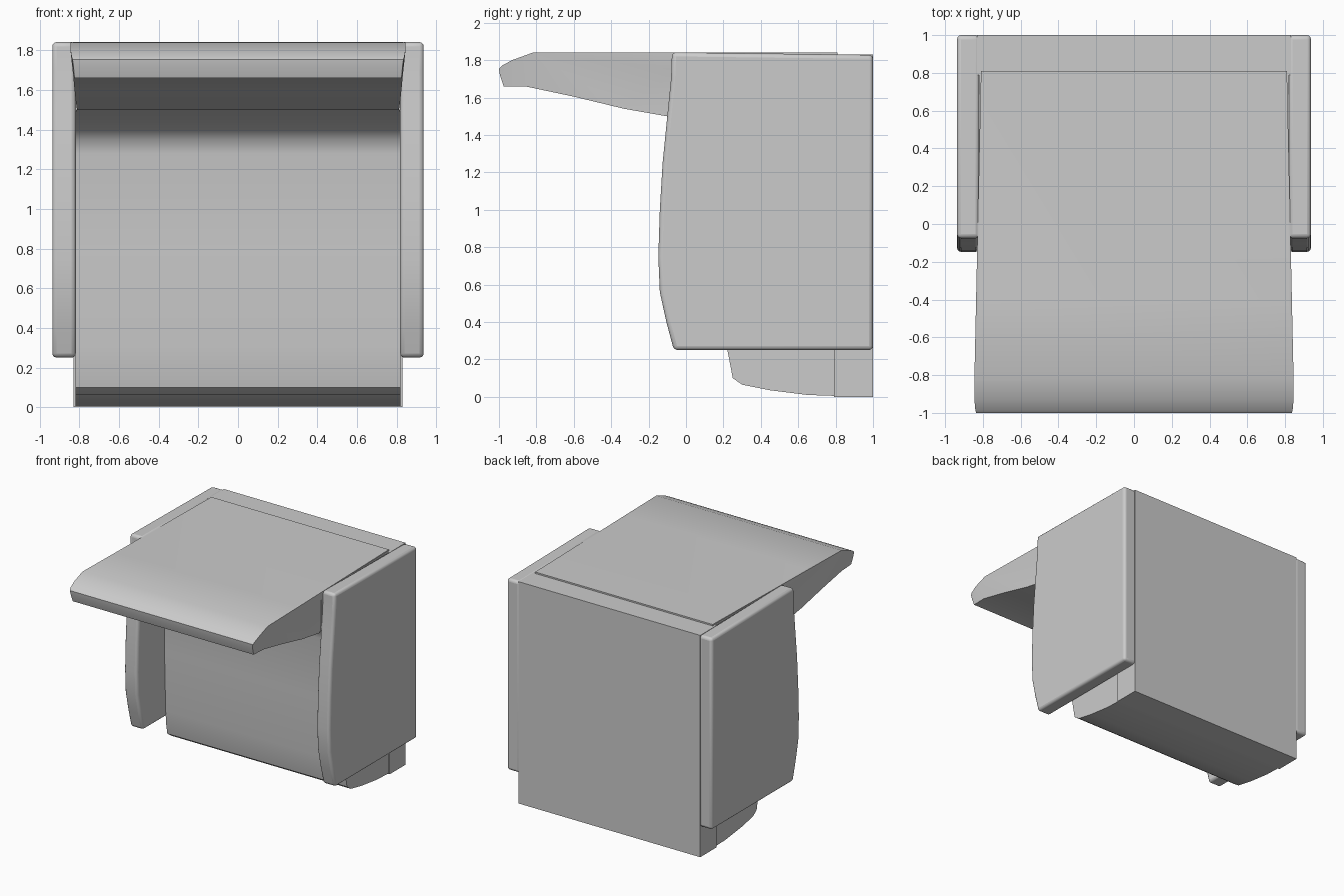
import bpy, bmesh, math

if "Cube" in bpy.data.objects:
    bpy.data.objects.remove(bpy.data.objects["Cube"])


def finish(obj, bevel=0.0, angle=40):
    bpy.ops.object.select_all(action='DESELECT')
    obj.select_set(True)
    bpy.context.view_layer.objects.active = obj
    if bevel:
        mod = obj.modifiers.new("soft_edges", 'BEVEL')
        mod.width = bevel
        mod.segments = 3
        mod.limit_method = 'ANGLE'
        mod.angle_limit = math.radians(50)
    bpy.ops.object.shade_smooth_by_angle(angle=math.radians(angle))


def slab(name, points, bevel=0.0):
    """Loft a side profile; each point is (y, z, x_left, x_right)."""
    bm = bmesh.new()
    left = [bm.verts.new((a, y, z)) for y, z, a, b in points]
    right = [bm.verts.new((b, y, z)) for y, z, a, b in points]
    n = len(points)
    for i in range(n):
        j = (i + 1) % n
        bm.faces.new((left[i], left[j], right[j], right[i]))
    caps = [bm.faces.new(left), bm.faces.new(right[::-1])]
    if not bevel:
        bmesh.ops.triangulate(bm, faces=caps)
    bmesh.ops.recalc_face_normals(bm, faces=bm.faces)
    mesh = bpy.data.meshes.new(name)
    bm.to_mesh(mesh)
    bm.free()
    obj = bpy.data.objects.new(name, mesh)
    bpy.context.collection.objects.link(obj)
    finish(obj, bevel)
    return obj


def even(profile, w):
    return [(y, z, -w, w) for y, z in profile]


# Back block, reaching the floor and the full height
slab("back_block", even([(0.79, 0), (1, 0), (1, 1.83), (0.79, 1.83)], 0.83))

# Recessed front panel curling under at the bottom and into the hood at the top
slab("front_body", even([
    (0.80, 0.005), (0.65, 0.01), (0.45, 0.035), (0.30, 0.065), (0.25, 0.10),
    (0.235, 0.18), (0.225, 0.30), (0.21, 0.8), (0.215, 1.28), (0.20, 1.35),
    (0.15, 1.40), (0.06, 1.45), (-0.08, 1.50), (-0.08, 1.83), (0.80, 1.83)], 0.82))

# Overhanging hood, flaring slightly toward its rounded nose
hood = [
    (0.81, 1.842, 0.81), (-0.40, 1.842, 0.818), (-0.82, 1.84, 0.845),
    (-0.93, 1.80, 0.845), (-0.985, 1.77, 0.84), (-1.0, 1.755, 0.835),
    (-0.995, 1.72, 0.83), (-0.975, 1.66, 0.825), (-0.85, 1.658, 0.83),
    (-0.60, 1.605, 0.825), (-0.33, 1.54, 0.818), (-0.09, 1.498, 0.812),
    (-0.05, 1.75, 0.812), (0.81, 1.80, 0.81)]
slab("hood", [(y, z, -w, w) for y, z, w in hood])

# Side wings with a gently bowed front edge
wing = [
    (1.0, 0.25), (-0.065, 0.25), (-0.105, 0.40), (-0.14, 0.56), (-0.148, 0.75),
    (-0.14, 1.0), (-0.125, 1.25), (-0.10, 1.50), (-0.08, 1.70), (-0.075, 1.842),
    (1.0, 1.828)]
for name, sign in (("left_wing", -1), ("right_wing", 1)):
    slab(name, [(y, z, *sorted((sign * 0.818, sign * 0.937))) for y, z in wing], 0.022)
